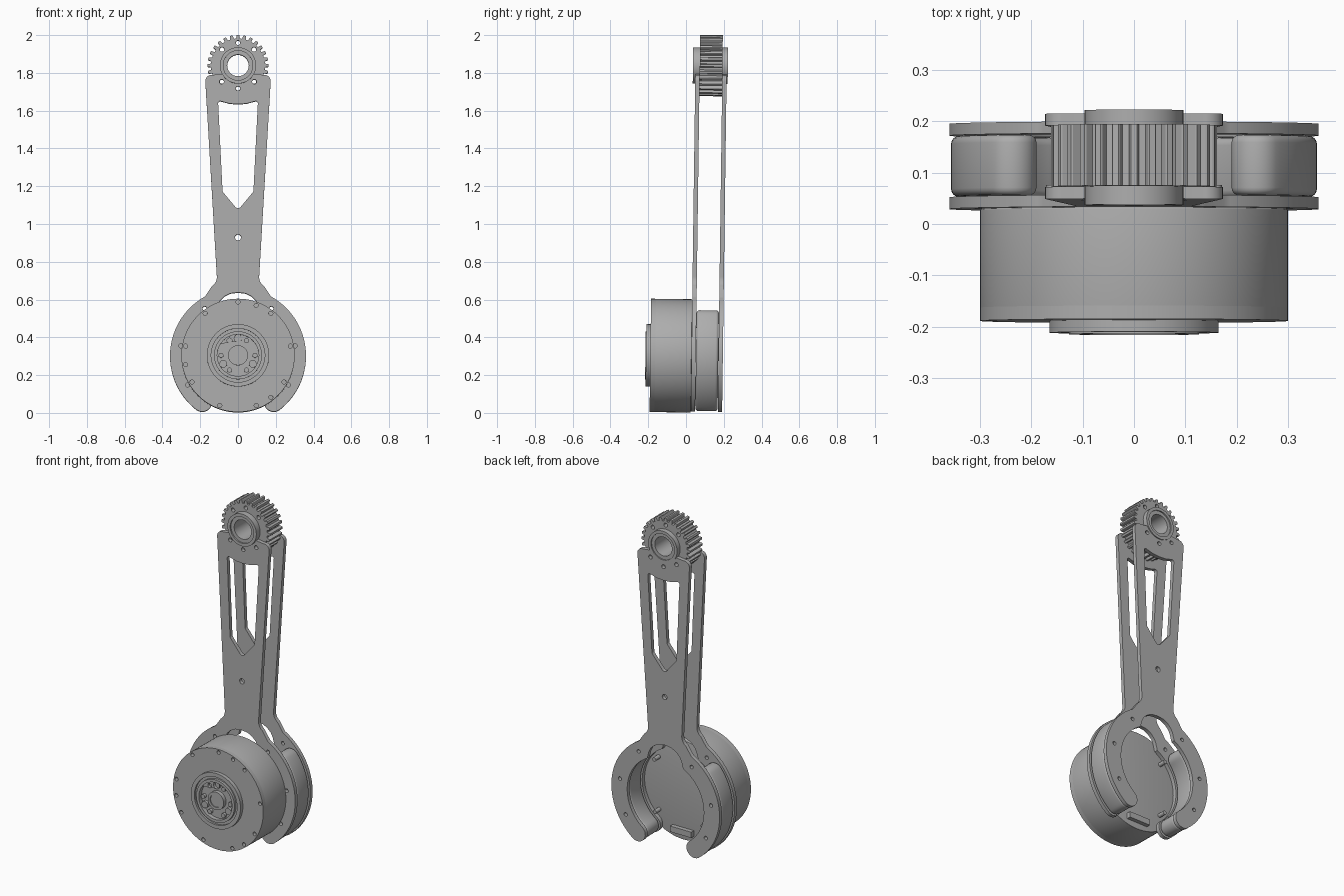
import bpy, bmesh
from math import sin, cos, pi, radians
from mathutils import Matrix

if "Cube" in bpy.data.objects:
    bpy.data.objects.remove(bpy.data.objects["Cube"])

grey = bpy.data.materials.new("machined grey")
grey.use_nodes = True
COLOR = (0.42, 0.42, 0.42, 1)
grey.diffuse_color = COLOR
grey.node_tree.nodes["Principled BSDF"].inputs["Base Color"].default_value = COLOR

TILT = Matrix.Rotation(-0.0135, 4, 'X')   # the whole arm leans slightly back
MOTOR = (0, 0.302)                        # motor axis, x and z
PULLEY = (0, 1.84)                        # pulley axis, x and z
RING = 0.3075                             # mid radius of the clamp ring


def arc(center, r, a0, a1, n=24):
    """Points on an arc, angles in degrees."""
    return [(center[0] + r * cos(radians(a0 + (a1 - a0) * i / n)),
             center[1] + r * sin(radians(a0 + (a1 - a0) * i / n))) for i in range(n + 1)]


def circle(center, r, n=72):
    return arc(center, r, 0, 360, n)[:-1]


def polar(center, r, a):
    return arc(center, r, a, a, 1)[0]


def mirrored(half):
    """Close a right-hand half outline with its mirror image."""
    return half + [(-x, z) for x, z in reversed(half) if abs(x) > 1e-5]


def slab(name, loops, y0, y1, bevel=0.0):
    """Extrude outline plus hole loops (x, z) from y0 to y1."""
    cu = bpy.data.curves.new(name, 'CURVE')
    cu.dimensions = '2D'
    cu.fill_mode = 'BOTH'
    cu.extrude = (y1 - y0) / 2 - bevel
    cu.bevel_depth = bevel
    cu.bevel_resolution = 3
    for pts in loops:
        sp = cu.splines.new('POLY')
        sp.points.add(len(pts) - 1)
        for p, (x, z) in zip(sp.points, pts):
            p.co = (x, z, 0, 1)
        sp.use_cyclic_u = True
    tmp = bpy.data.objects.new(name + "_outline", cu)
    bpy.context.collection.objects.link(tmp)
    dg = bpy.context.evaluated_depsgraph_get()
    me = bpy.data.meshes.new_from_object(tmp.evaluated_get(dg))
    bpy.data.objects.remove(tmp)
    me.name = name
    me.transform(TILT @ Matrix.Translation((0, (y0 + y1) / 2, 0)) @ Matrix.Rotation(pi / 2, 4, 'X'))
    bm = bmesh.new()
    bm.from_mesh(me)
    bmesh.ops.remove_doubles(bm, verts=bm.verts, dist=1e-5)
    bmesh.ops.recalc_face_normals(bm, faces=bm.faces)
    bm.to_mesh(me)
    bm.free()
    me.materials.clear()
    me.materials.append(grey)
    ob = bpy.data.objects.new(name, me)
    bpy.context.collection.objects.link(ob)
    bpy.ops.object.select_all(action='DESELECT')
    ob.select_set(True)
    bpy.context.view_layer.objects.active = ob
    bpy.ops.object.shade_smooth_by_angle(angle=radians(30))
    return ob


def ring(name, center, r_out, r_in, y0, y1, holes=()):
    return slab(name, [circle(center, r_out), circle(center, r_in)] + list(holes), y0, y1)


# Motor drum with screw holes in its front cover
slab("motor_body", [circle(MOTOR, 0.297, 96)], -0.17, 0.025, 0.003)
screws = [90, 70, 52, 128, 10, 170, 190, -30, 210, -52, -70, 250]
slab("motor_cover", [circle(MOTOR, 0.3, 96)] +
     [circle(polar(MOTOR, 0.282, a), 0.011, 16) for a in screws], -0.193, -0.165)

# Output hub: stepped rings around a drilled flange
ring("hub_outer_ring", MOTOR, 0.165, 0.142, -0.216, -0.19)
ring("hub_seal", MOTOR, 0.142, 0.127, -0.204, -0.19)
ring("hub_inner_ring", MOTOR, 0.127, 0.11, -0.219, -0.19)
bolts = [circle(polar(MOTOR, 0.09, a), 0.013, 20) for a in (0, 60, 120, 180, 240, 300)]
pins = [circle(polar(MOTOR, 0.09, a), 0.02, 24) for a in (90, 210, 330)]
ring("hub_flange", MOTOR, 0.11, 0.05, -0.21, -0.19, bolts + pins)
ring("hub_boss", MOTOR, 0.053, 0.038, -0.216, -0.19)

# Standoffs and connector on the motor's rear
for i, a in enumerate((45, 135, 225, 315)):
    slab("rear_standoff_%d" % (i + 1), [circle(polar(MOTOR, 0.225, a), 0.012, 16)], 0.02, 0.07)
slab("rear_connector", [[(-0.07, 0.04), (0.07, 0.04), (0.07, 0.075), (-0.07, 0.075)]], 0.02, 0.05)

# Arm plate outline: bearing saddle, ear, tapering side, then open clamp ring
TIP = -52
tip_center = polar(MOTOR, RING, TIP)
half = arc(PULLEY, 0.096, -90, -28)
half += arc((0.14, 1.757), 0.033, 100, 0, 10)
half += arc((0.172, 0.72), 0.06, 176, 236, 10)
half += arc(MOTOR, 0.36, 61, TIP, 48)
half += arc(tip_center, 0.0525, TIP, TIP - 180, 16)[1:-1]
half += arc(MOTOR, 0.255, TIP, 62, 48)
half += [(0.108, 0.57), (0.095, 0.595), (0.072, 0.617), (0.04, 0.633), (0, 0.638)]
outline = mirrored(half)

# Arm window with a bowed top and a rounded point below
window = mirrored([(0, 1.635), (0.045, 1.638), (0.085, 1.649)]
                  + arc((0.094, 1.64), 0.011, 90, 0, 6)
                  + arc((0.062, 1.18), 0.02, 0, -40, 6)
                  + arc((0, 1.105), 0.02, -40, -90, 6))
plate_holes = [circle((0, 0.93), 0.016, 20)]
plate_holes += [circle(polar(PULLEY, 0.122, a), 0.012, 16) for a in (-135, -90, -45)]
plate_holes += [circle(polar(MOTOR, RING, a), 0.011, 16) for a in (55, 10, -30, 125, 170, 210)]
for name, y0 in (("front_arm_plate", 0.025), ("back_arm_plate", 0.168)):
    slab(name, [outline, window] + plate_holes, y0, y0 + 0.023)

# Rounded spacers clamped between the plates
TOP, HW, BEV = 39, 0.034, 0.015
for name, side in (("left_spacer", 1), ("right_spacer", -1)):
    pts = arc(MOTOR, RING + HW, TOP, TIP, 40)
    pts += arc(tip_center, HW, TIP, TIP - 180, 12)[1:-1]
    pts += arc(MOTOR, RING - HW, TIP, TOP, 40)
    pts += arc(polar(MOTOR, RING, TOP), HW, TOP + 180, TOP, 12)[1:-1]
    slab(name, [[(side * x, z) for x, z in pts]], 0.049, 0.167, BEV)

# Toothed pulley
TEETH, ROOT, CREST = 28, 0.143, 0.162
teeth = []
for i in range(TEETH):
    a = 90 + i * 360 / TEETH
    for da, r in ((-3.9, ROOT), (-2.9, CREST - 0.003), (-2.0, CREST),
                  (2.0, CREST), (2.9, CREST - 0.003), (3.9, ROOT)):
        teeth.append(polar(PULLEY, r, a + da))
slab("toothed_pulley", [teeth, circle(PULLEY, 0.09)] +
     [circle(polar(PULLEY, 0.12, a), 0.012, 16) for a in range(-135, 225, 45) if a not in (0, 180)],
     0.048, 0.168)

# Bearing through the pulley
ring("bearing_outer", PULLEY, 0.096, 0.078, 0.012, 0.197)
ring("bearing_inner", PULLEY, 0.079, 0.057, 0.02, 0.19)
